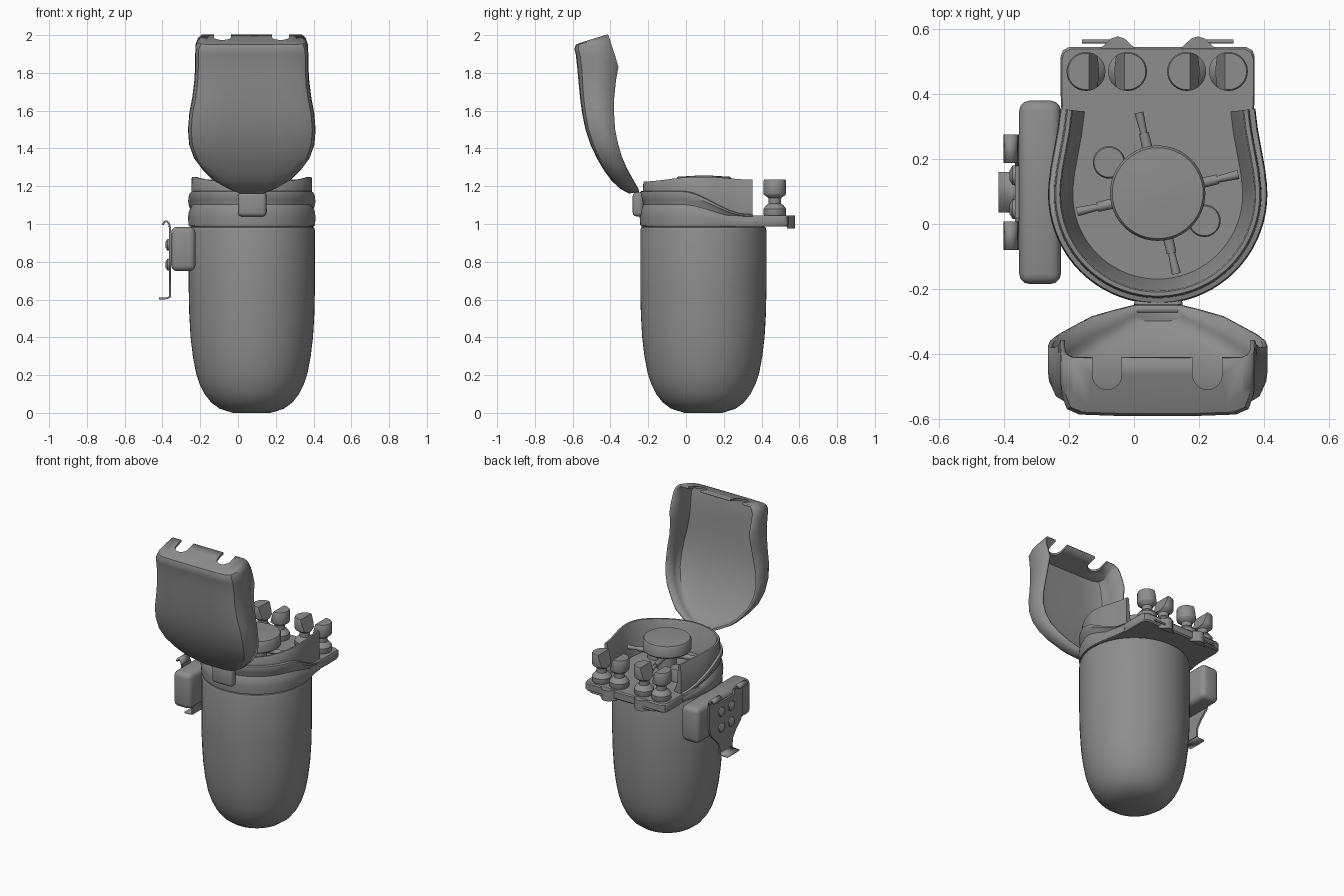
import bpy, bmesh, math
from mathutils import Vector, Matrix

if "Cube" in bpy.data.objects:
    bpy.data.objects.remove(bpy.data.objects["Cube"])

GREY = (0.27, 0.27, 0.27, 1)
mat = bpy.data.materials.new("plain grey")
mat.use_nodes = True
mat.diffuse_color = GREY
mat.node_tree.nodes["Principled BSDF"].inputs["Base Color"].default_value = GREY
CX, CY, R = 0.073, 0.092, 0.334
parts = []


def finish(name, bm):
    bmesh.ops.recalc_face_normals(bm, faces=bm.faces[:])
    me = bpy.data.meshes.new(name)
    bm.to_mesh(me)
    bm.free()
    ob = bpy.data.objects.new(name, me)
    me.materials.append(mat)
    bpy.context.collection.objects.link(ob)
    parts.append(ob)
    return ob


def loft(name, rings, closed=True, caps=(True, True)):
    bm = bmesh.new()
    rows = [[bm.verts.new(p) for p in ring] for ring in rings]
    n = len(rows[0])
    for a, b in zip(rows, rows[1:]):
        for i in range(n if closed else n - 1):
            j = (i + 1) % n
            bm.faces.new((a[i], a[j], b[j], b[i]))
    for row, cap in zip((rows[0], rows[-1]), caps):
        if cap:
            bm.faces.new(row)
    return finish(name, bm)


def lathe(name, profile, x, y, n=32):
    turn = [2 * math.pi * i / n for i in range(n)]
    return loft(name, [[(x + r * math.cos(a), y + r * math.sin(a), z) for a in turn]
                       for r, z in profile])


def box(name, lo, hi, bevel=0.0, segs=3):
    bm = bmesh.new()
    bmesh.ops.create_cube(bm, size=1)
    for v in bm.verts:
        v.co = [l + (c + 0.5) * (h - l) for c, l, h in zip(v.co, lo, hi)]
    if bevel:
        bmesh.ops.bevel(bm, geom=bm.edges[:], offset=bevel, segments=segs,
                        profile=0.5, affect='EDGES')
    return finish(name, bm)


def rod(name, a, b, r1, r2, n=12):
    a, b = Vector(a), Vector(b)
    bm = bmesh.new()
    rot = (b - a).to_track_quat('Z', 'Y').to_matrix().to_4x4()
    bmesh.ops.create_cone(bm, cap_ends=True, segments=n, radius1=r1, radius2=r2,
                          depth=(b - a).length,
                          matrix=Matrix.Translation((a + b) / 2) @ rot)
    return finish(name, bm)


def ease(t):
    t = min(1, max(0, t))
    return t * t * (3 - 2 * t)


# Rounded canister
lathe("canister", [(0.1, 0), (0.17, 0.022), (0.215, 0.055), (0.25, 0.1), (0.275, 0.15),
                   (0.295, 0.21), (0.312, 0.3), (0.324, 0.4), (0.331, 0.52), (R, 0.65),
                   (R, 0.965), (0.329, 0.982), (0.315, 0.99)], CX, CY, 64)
lathe("neck", [(0.318, 0.975), (0.318, 1.01)], CX, CY, 64)

# Outline of the collar: round front, slight waist, square shelf behind
half = [(R * math.sin(a), CY - R * math.cos(a))
        for a in [math.radians(5 * i) for i in range(20)]]
half += [(0.327, 0.17), (0.316, 0.23), (0.305, 0.29), (0.297, 0.355)]
shelf = half + [(0.299, 0.4), (0.299, 0.515), (0.292, 0.535), (0.272, 0.546)]
outline = shelf + [(-x, y) for x, y in reversed(shelf[1:])]
loft("shelf", [[(CX + x * s, CY + (y - CY) * s, z) for x, y in outline]
               for s, z in ((0.985, 0.988), (1, 0.996), (1, 1.038), (0.985, 1.046))])

# Raised wall with a stepped band that sweeps down to the shelf
path = [Vector(p) for p in [(-x, y) for x, y in reversed(half[1:])] + half]
rings = []
for i, p in enumerate(path):
    t = path[min(i + 1, len(path) - 1)] - path[max(i - 1, 0)]
    n = Vector((-t.y, t.x)).normalized()
    band = 1.172 - 0.125 * ease((p.y + 0.03) / 0.36)
    top = 1.225 + 0.025 * ease((p.y + 0.25) / 0.3) - 0.015 * ease((p.y - 0.1) / 0.25)
    k = (band - 1.0)
    section = [(0.0, 0.992), (-0.004, 1.0 + 0.25 * k), (0.0, 1.0 + 0.45 * k),
               (0.012, 1.0 + 0.6 * k), (0.006, 1.0 + 0.75 * k), (-0.003, 1.0 + 0.88 * k),
               (0.0, band), (0.014, band + 0.004), (0.016, top - 0.006), (0.02, top),
               (0.032, top), (0.036, top - 0.006), (0.048, 1.1), (0.075, 1.04),
               (0.075, 0.992)]
    rings.append([(CX + p.x + n.x * d, p.y + n.y * d, z) for d, z in section])
loft("collar_wall", rings)

# Hinge block
box("hinge_block", (0.0, -0.282, 1.04), (0.15, -0.225, 1.168), 0.02)
rod("hinge_pin", (0.01, -0.262, 1.172), (0.135, -0.262, 1.172), 0.014, 0.014)

# Central disc with arms and two small wheels
lathe("center_disc", [(0.06, 1.04), (0.06, 1.17), (0.14, 1.17), (0.147, 1.178),
                      (0.147, 1.24), (0.14, 1.25), (0.008, 1.258)], CX, CY + 0.003, 48)
for k in range(4):
    a = math.radians(13 + 90 * k)
    d = Vector((math.cos(a), math.sin(a), 0))
    c = Vector((CX, CY + 0.003, 1.14))
    rod("arm", c + d * 0.05, c + d * 0.19, 0.018, 0.015)
    rod("arm_tip", c + d * 0.18, c + d * 0.255, 0.01, 0.014)
for x, y in ((-0.077, 0.19), (0.217, 0.01)):
    lathe("small_wheel", [(0.05, 1.04), (0.05, 1.12), (0.046, 1.126)], x, y, 28)

# Four knobs with a slanted cut on the head, mirrored in pairs
for x, side in ((-0.148, 1), (-0.02, -1), (0.162, 1), (0.291, -1)):
    lathe("knob_base", [(0.055, 1.04), (0.06, 1.05), (0.06, 1.08), (0.045, 1.1),
                        (0.032, 1.108), (0.032, 1.15)], x, 0.47, 28)
    head = lathe("knob_head", [(0.03, 1.135), (0.058, 1.155), (0.06, 1.16),
                               (0.06, 1.228), (0.056, 1.235)], x, 0.47, 28)
    bm = bmesh.new()
    bm.from_mesh(head.data)
    cut = bmesh.ops.bisect_plane(bm, geom=bm.verts[:] + bm.edges[:] + bm.faces[:],
                                 plane_co=(x + side * 0.01, 0.47, 1.235),
                                 plane_no=(side, 0, 0.32), clear_outer=True)
    bmesh.ops.contextual_create(bm, geom=[e for e in cut["geom_cut"]
                                          if isinstance(e, bmesh.types.BMEdge)])
    bm.to_mesh(head.data)
    bm.free()

# Latch lugs and pins on the rear edge
for x, d in ((-0.05, -1), (0.197, 1)):
    loft("rear_lug", [[(x - 0.06, 0.535, z), (x + 0.06, 0.535, z), (x + 0.02, 0.572, z),
                       (x, 0.578, z), (x - 0.02, 0.572, z)] for z in (0.975, 1.045)])
    rod("rear_pin", (x, 0.562, 1.0), (x + d * 0.11, 0.562, 1.0), 0.006, 0.006)

# Open lid: half width, outer (y, z), rim (y, z) from the hinge upward
rows = [(0.07, -0.30, 1.168, -0.25, 1.178), (0.13, -0.345, 1.192, -0.265, 1.205),
        (0.2, -0.39, 1.235, -0.285, 1.24), (0.255, -0.43, 1.29, -0.315, 1.295),
        (0.3, -0.465, 1.35, -0.34, 1.355), (0.325, -0.498, 1.42, -0.36, 1.425),
        (0.331, -0.525, 1.5, -0.375, 1.5), (0.324, -0.542, 1.58, -0.381, 1.585),
        (0.308, -0.553, 1.66, -0.38, 1.67), (0.297, -0.561, 1.74, -0.371, 1.76),
        (0.293, -0.568, 1.82, -0.358, 1.83), (0.293, -0.577, 1.9, -0.375, 1.89),
        (0.29, -0.584, 1.925, -0.395, 1.95), (0.28, -0.578, 1.945, -0.404, 1.98),
        (0.262, -0.56, 1.952, -0.412, 1.998)]
rings = []
for w, yo, zo, yi, zi in rows:
    c = min(0.05, 0.4 * w)
    side = [(w, 1.0), (w, 0.45), (w - 0.06 * c, 0.28), (w - 0.3 * c, 0.1),
            (w - c, 0.02), (0.45 * w, 0)]
    full = side + [(0, 0)] + [(-x, f) for x, f in reversed(side)]
    rings.append([(CX + x, yo + (yi - yo) * f, zo + (zi - zo) * f) for x, f in full])
lid = loft("lid", rings, closed=False)
solid = lid.modifiers.new("thickness", 'SOLIDIFY')
solid.thickness = 0.014
solid.offset = 0
for x in (-0.083, 0.226):
    bm = bmesh.new()
    bmesh.ops.create_cone(bm, cap_ends=True, segments=24, radius1=0.045, radius2=0.045, depth=0.2,
                          matrix=Matrix.Translation((x, -0.465, 2.0)))
    for v in bm.verts:
        if v.co.y > -0.464:
            v.co.y = -0.3
            v.co.x = x + math.copysign(0.045, v.co.x - x)
    bmesh.ops.remove_doubles(bm, verts=bm.verts[:], dist=0.0001)
    bmesh.ops.dissolve_degenerate(bm, edges=bm.edges[:], dist=0.0001)
    cutter = finish("notch_cutter", bm)
    cutter.hide_render = True
    cutter.hide_viewport = True
    cutter.display_type = 'WIRE'
    parts.remove(cutter)
    notch = lid.modifiers.new("notch", 'BOOLEAN')
    notch.operation = 'DIFFERENCE'
    notch.solver = 'EXACT'
    notch.object = cutter

# Side pouch and its shield-shaped clip
box("side_pouch", (-0.354, -0.185, 0.75), (-0.225, 0.38, 0.985), 0.032)
MY = 0.098
shield = [(0.065, 0.61), (0.07, 0.67), (0.1, 0.71), (0.155, 0.76), (0.178, 0.82), (0.178, 0.985),
          (0.09, 0.985), (0.08, 0.955)]
shape = [(MY + d, z) for d, z in shield] + [(MY - d, z) for d, z in reversed(shield)]
loft("clip_plate", [[(x, y, z) for y, z in shape] for x in (-0.366, -0.354)])
curl = [(-0.36, 0.975), (-0.364, 1.0), (-0.376, 1.015), (-0.39, 1.012), (-0.398, 0.995)]
foot = [(-0.36, 0.625), (-0.364, 0.612), (-0.376, 0.607), (-0.418, 0.605)]
for name, line, y, w in (("clip_ear", curl, MY + 0.134, 0.044),
                         ("clip_ear", curl, MY - 0.134, 0.044),
                         ("clip_foot", foot, MY, 0.062)):
    strip = loft(name, [[(x, y - w, z), (x, y + w, z)] for x, z in line],
                 closed=False, caps=(False, False))
    s = strip.modifiers.new("thickness", 'SOLIDIFY')
    s.thickness = 0.01
    s.offset = 0
for y in (MY - 0.052, MY + 0.052):
    for z in (0.785, 0.89):
        rod("rivet", (-0.374, y, z), (-0.36, y, z), 0.03, 0.032, 20)
        rod("rivet_top", (-0.383, y, z), (-0.374, y, z), 0.016, 0.03, 20)

for ob in bpy.context.selected_objects:
    ob.select_set(False)
for ob in parts:
    ob.select_set(True)
bpy.context.view_layer.objects.active = parts[0]
bpy.ops.object.shade_smooth_by_angle(angle=math.radians(35))
